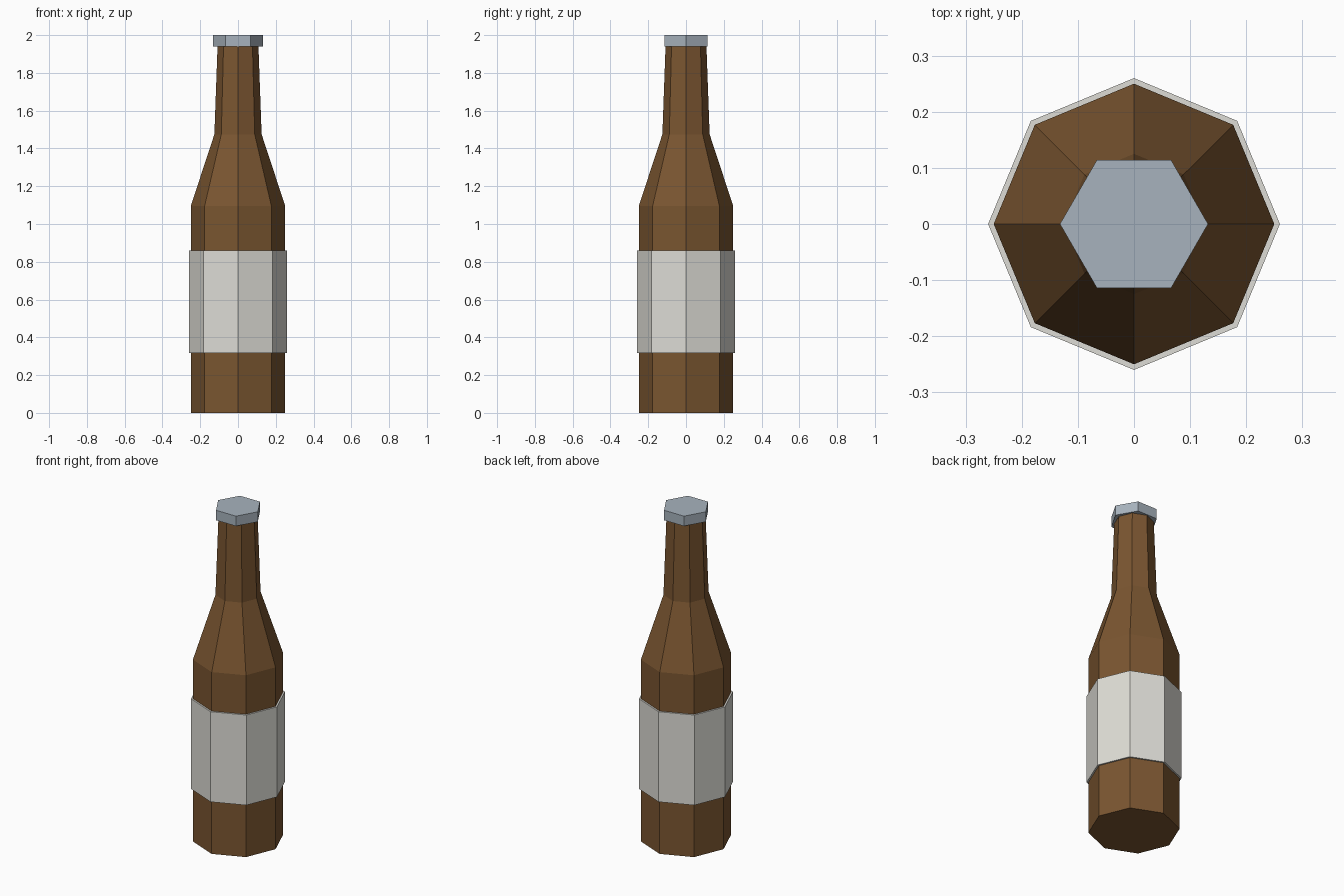
import bpy
import bmesh
from math import cos, sin, tau

if "Cube" in bpy.data.objects:
    bpy.data.objects.remove(bpy.data.objects["Cube"])


def material(name, rgb):
    m = bpy.data.materials.new(name)
    m.diffuse_color = (*rgb, 1.0)
    m.use_nodes = True
    m.node_tree.nodes["Principled BSDF"].inputs["Base Color"].default_value = m.diffuse_color
    return m


def lathe(name, profile, sides, mat, closed=False):
    """Revolve (radius, z) points into a flat-faced solid or closed ring."""
    bm = bmesh.new()
    rings = [[bm.verts.new((r * cos(tau * i / sides), r * sin(tau * i / sides), z))
              for i in range(sides)] for r, z in profile]
    pairs = list(zip(rings, rings[1:]))
    if closed:
        pairs.append((rings[-1], rings[0]))
    else:
        bm.faces.new(rings[0])
        bm.faces.new(rings[-1])
    for a, b in pairs:
        for i in range(sides):
            j = (i + 1) % sides
            bm.faces.new((a[i], a[j], b[j], b[i]))
    bmesh.ops.recalc_face_normals(bm, faces=bm.faces)
    mesh = bpy.data.meshes.new(name)
    bm.to_mesh(mesh)
    bm.free()
    mesh.materials.append(mat)
    obj = bpy.data.objects.new(name, mesh)
    bpy.context.collection.objects.link(obj)
    return obj


brown = material("brown glass", (0.195, 0.092, 0.030))
paper = material("off-white paper", (0.73, 0.72, 0.67))
metal = material("grey metal", (0.39, 0.45, 0.51))

# Octagonal bottle: straight body, sloping shoulder, tapering neck
lathe("bottle", [(0.25, 0), (0.25, 1.095), (0.125, 1.475), (0.108, 1.95)], 8, brown)

# Paper band around the body
lathe("label", [(0.26, 0.317), (0.26, 0.86), (0.249, 0.86), (0.249, 0.317)], 8, paper, closed=True)

# Hexagonal cap
lathe("cap", [(0.132, 1.94), (0.132, 2.0)], 6, metal)
